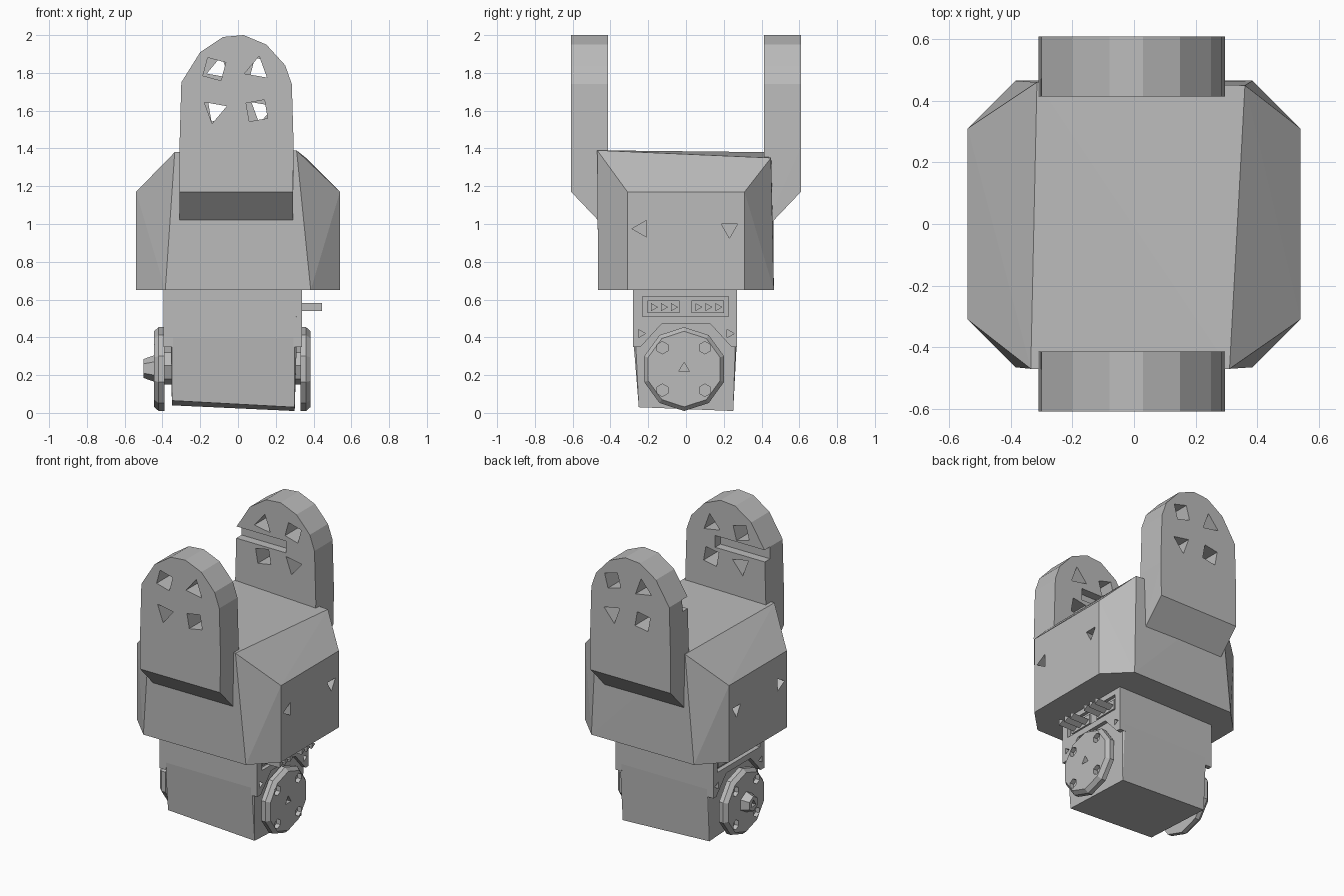
import bpy, bmesh, math
from mathutils import Vector

cube = bpy.data.objects.get("Cube")
if cube:
    bpy.data.objects.remove(cube, do_unlink=True)

grey = bpy.data.materials.new("plain grey")
grey.use_nodes = True
GREY = (0.5, 0.5, 0.5, 1)
grey.diffuse_color = GREY
grey.node_tree.nodes["Principled BSDF"].inputs["Base Color"].default_value = GREY


def finish(name, bm):
    bmesh.ops.recalc_face_normals(bm, faces=bm.faces)
    me = bpy.data.meshes.new(name)
    bm.to_mesh(me)
    bm.free()
    me.materials.append(grey)
    ob = bpy.data.objects.new(name, me)
    bpy.context.collection.objects.link(ob)
    return ob


def hull(name, points):
    bm = bmesh.new()
    for p in points:
        bm.verts.new(p)
    res = bmesh.ops.convex_hull(bm, input=bm.verts)
    loose = [v for v in bm.verts if not v.link_faces]
    bmesh.ops.delete(bm, geom=loose, context='VERTS')
    bmesh.ops.dissolve_limit(bm, angle_limit=0.02, verts=bm.verts, edges=bm.edges)
    return finish(name, bm)


def loft(bm, ring_a, ring_b):
    """Closed solid between two matching outlines."""
    a = [bm.verts.new(p) for p in ring_a]
    b = [bm.verts.new(p) for p in ring_b]
    bm.faces.new(a)
    bm.faces.new(b[::-1])
    for i in range(len(a)):
        j = (i + 1) % len(a)
        bm.faces.new((a[j], a[i], b[i], b[j]))


def ring(axis, at, u, v, radius, sides, turn):
    """Regular polygon across the x or y axis; u is the flat axis, v is z."""
    out = []
    for i in range(sides):
        t = math.radians(turn) + math.tau * i / sides
        p, z = u + radius * math.cos(t), v + radius * math.sin(t)
        out.append((at, p, z) if axis == 'x' else (p, at, z))
    return out


def prism(bm, axis, start, end, u, v, radius, sides, turn=90, end_radius=None):
    loft(bm, ring(axis, start, u, v, radius, sides, turn),
         ring(axis, end, u, v, end_radius or radius, sides, turn))


def box(bm, lo, hi):
    corners = [(lo[0], lo[1]), (hi[0], lo[1]), (hi[0], hi[1]), (lo[0], hi[1])]
    loft(bm, [(x, y, lo[2]) for x, y in corners], [(x, y, hi[2]) for x, y in corners])


def cut(ob, bm):
    """Subtract a cutter mesh and bake the result."""
    tool = finish("cutter", bm)
    mod = ob.modifiers.new("cut", 'BOOLEAN')
    mod.operation, mod.solver, mod.object = 'DIFFERENCE', 'EXACT', tool
    bpy.context.view_layer.update()
    deps = bpy.context.evaluated_depsgraph_get()
    me = bpy.data.meshes.new_from_object(ob.evaluated_get(deps))
    ob.modifiers.clear()
    ob.data = me
    bpy.data.objects.remove(tool, do_unlink=True)


# Bracket body: chamfered plan with sloping shoulders
pts = [(0.31, -0.47, 1.39), (0.36, 0.45, 1.35), (-0.335, -0.47, 1.38), (-0.315, 0.46, 1.38)]
for sx in (-1, 1):
    for sy in (-1, 1):
        pts += [(sx * 0.54, sy * 0.31, 0.65), (sx * 0.54, sy * 0.31, 1.17),
                (sx * 0.385, sy * 0.465, 0.65)]
bracket = hull("bracket_body", pts)
bm = bmesh.new()
for s in (-1, 1):
    for y, turn in ((-0.235, 180), (0.23, 30)):
        prism(bm, 'x', s * 0.47, s * 0.6, y, 0.975, 0.05, 3, turn)
cut(bracket, bm)

# Upright ears with rounded tops, bolt holes and an inner slot
arch = [(-0.31, 1.4), (-0.3, 1.75), (-0.2, 1.91), (-0.08, 1.99), (0.03, 2.0),
        (0.15, 1.95), (0.25, 1.84), (0.285, 1.74), (0.295, 1.4)]
for name, s in (("front_ear", -1), ("back_ear", 1)):
    inner, outer = s * 0.413, s * 0.608
    pts = [(x, y, z) for x, z in arch for y in (inner, outer)]
    for x in (-0.31, 0.29):
        pts += [(x, inner, 0.965), (x, outer, 1.17)]
    ear = hull(name, pts)
    bm = bmesh.new()
    for x, z, sides, turn in ((-0.125, 1.82, 4, 30), (0.1, 1.82, 3, 80),
                              (-0.125, 1.6, 3, 260), (0.1, 1.6, 4, 55)):
        prism(bm, 'y', s * 0.35, s * 0.66, s * -x if s > 0 else x, z, 0.07, sides, turn)
    box(bm, (-0.4, min(s * 0.35, s * 0.47), 1.67), (0.07, max(s * 0.35, s * 0.47), 1.75))
    cut(ear, bm)

# Motor block, narrowing toward a slightly slanted base
hull("motor_block", [(-0.35, -0.25, 0.065), (0.3, -0.25, 0.03), (-0.35, 0.25, 0.04),
                     (0.3, 0.25, 0.01), (-0.35, -0.28, 0.4), (0.3, -0.28, 0.4),
                     (-0.35, 0.27, 0.4), (0.3, 0.27, 0.4), (-0.36, -0.28, 0.66),
                     (0.32, -0.28, 0.66), (-0.36, 0.27, 0.66), (0.32, 0.27, 0.66)])

# Parts on both motor sides: cheek plate, connectors, shaft and horn disc
cheek = [(-0.28, 0.655), (-0.28, 0.35), (-0.24, 0.35), (-0.13, 0.47),
         (0.13, 0.47), (0.24, 0.35), (0.27, 0.35), (0.27, 0.655)]
for side, s, wall, face, horn in (("left", 1, 0.295, 0.34, 0.33),
                                  ("right", -1, 0.345, 0.395, 0.39)):
    bm = bmesh.new()
    loft(bm, [(s * wall, y, z) for y, z in cheek], [(s * face, y, z) for y, z in cheek])
    plate = finish(side + "_cheek_plate", bm)
    bm = bmesh.new()
    xs = sorted((s * (face - 0.03), s * (face + 0.05)))
    box(bm, (xs[0], -0.23, 0.51), (xs[1], 0.225, 0.615))
    for y in (-0.24, 0.23):
        prism(bm, 'x', xs[0], xs[1], y, 0.42, 0.025, 3, 0)
    cut(plate, bm)

    bm = bmesh.new()
    for y in (-0.12, 0.115):
        xs = sorted((s * (face - 0.04), s * (face - 0.012)))
        box(bm, (xs[0], y - 0.085, 0.53), (xs[1], y + 0.085, 0.595))
    finish(side + "_connector_blocks", bm)

    bm = bmesh.new()
    prism(bm, 'x', s * (wall - 0.02), s * (horn + 0.01), -0.01, 0.25, 0.1, 8)
    finish(side + "_shaft", bm)

    bm = bmesh.new()
    prism(bm, 'x', s * horn, s * (horn + 0.03), -0.01, 0.232, 0.222, 10)
    disc_bm = bm
    prism(bm, 'x', s * (horn + 0.03), s * (horn + 0.055), -0.01, 0.232, 0.222, 10, 90, 0.2)
    bmesh.ops.remove_doubles(bm, verts=bm.verts, dist=0.0001)
    # drop the shared wall between the straight rim and its taper
    shared = [f for f in bm.faces if len(f.verts) == 10
              and abs(abs(f.calc_center_median().x) - horn - 0.03) < 0.001]
    bmesh.ops.delete(bm, geom=shared, context='FACES_ONLY')
    disc = finish(side + "_horn_disc", bm)
    bm = bmesh.new()
    holes = [(y, z, 0.033, 6) for y in (-0.125, 0.1) for z in (0.12, 0.345)]
    if s > 0:
        holes.append((-0.01, 0.235, 0.033, 3))
    for y, z, r, n in holes:
        prism(bm, 'x', s * (horn + 0.025), s * (horn + 0.1), y, z, r, n)
    cut(disc, bm)

# Connector pins on one side only
bm = bmesh.new()
for y in (-0.12, 0.115):
    for k in (-1, 0, 1):
        prism(bm, 'x', 0.31, 0.445, y + k * 0.053, 0.56, 0.025, 3, 0)
finish("connector_pins", bm)

# Central boss on the opposite horn
bm = bmesh.new()
prism(bm, 'x', -0.43, -0.5, -0.01, 0.235, 0.075, 6, 90, 0.05)
boss = finish("horn_boss", bm)
bm = bmesh.new()
prism(bm, 'x', -0.47, -0.55, -0.01, 0.235, 0.03, 3)
cut(boss, bm)
